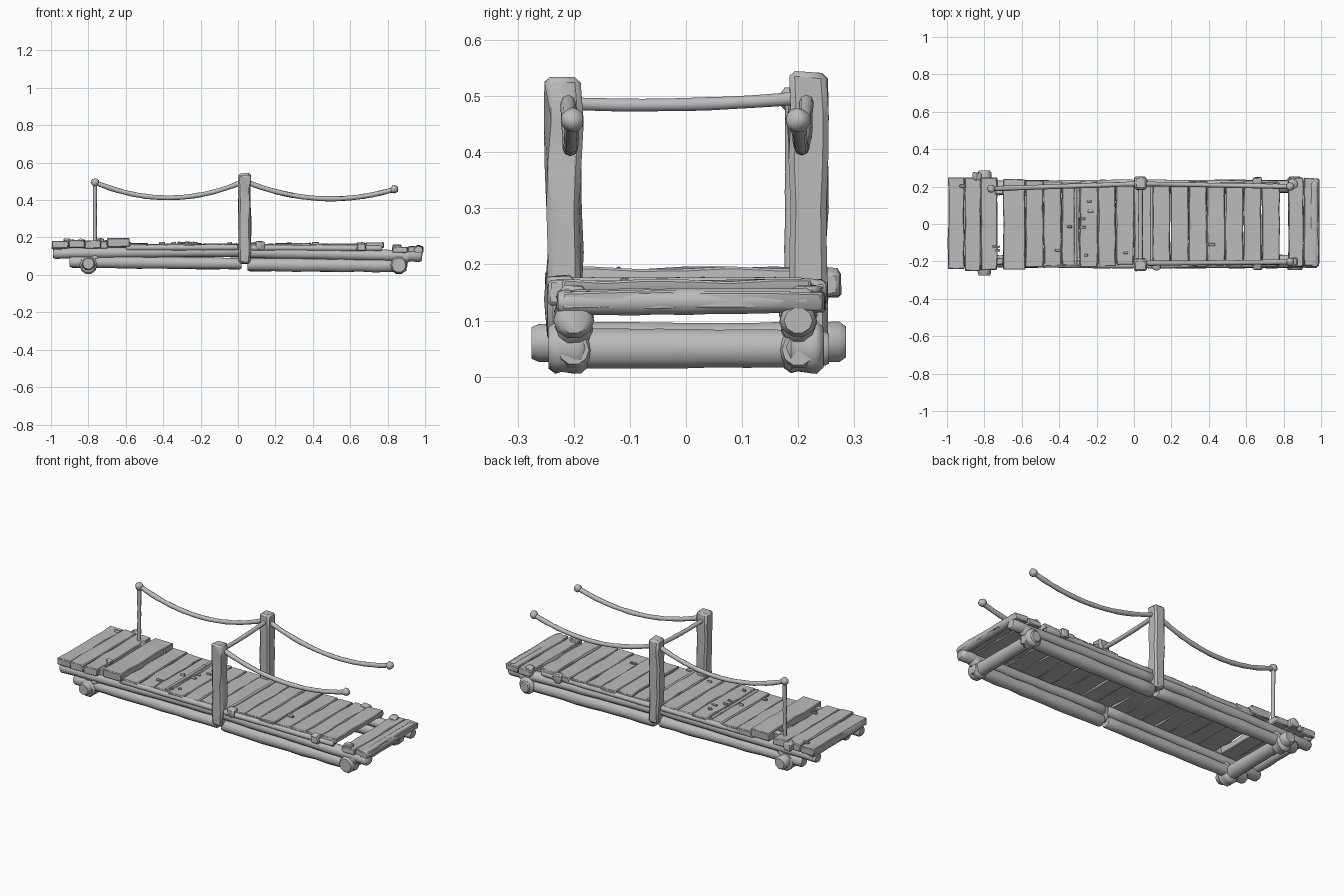
import bpy, bmesh, math, random
from mathutils import Vector

if "Cube" in bpy.data.objects:
    bpy.data.objects.remove(bpy.data.objects["Cube"])
rng = random.Random(7)

wood = bpy.data.materials.new("weathered grey wood")
wood.use_nodes = True
GREY = (0.5, 0.5, 0.5, 1)
wood.diffuse_color = GREY
wood.node_tree.nodes["Principled BSDF"].inputs["Base Color"].default_value = GREY


def finish(name, bm, angle=40):
    bmesh.ops.recalc_face_normals(bm, faces=bm.faces)
    mesh = bpy.data.meshes.new(name)
    bm.to_mesh(mesh)
    bm.free()
    mesh.materials.append(wood)
    ob = bpy.data.objects.new(name, mesh)
    bpy.context.collection.objects.link(ob)
    bpy.ops.object.select_all(action="DESELECT")
    ob.select_set(True)
    bpy.context.view_layer.objects.active = ob
    bpy.ops.object.shade_smooth_by_angle(angle=math.radians(angle))
    return ob


def tube(name, points, r, ry=None, sides=10, wobble=0.08, taper=0.8):
    """Irregular round timber or rope along points, with slightly tapered ends."""
    pts = [Vector(p) for p in points]
    ry = ry or r
    bm = bmesh.new()
    rings = []
    last = len(pts) - 1
    for i, p in enumerate(pts):
        axis = (pts[min(i + 1, last)] - pts[max(i - 1, 0)]).normalized()
        up = Vector((0, 0, 1)) if abs(axis.z) < 0.9 else Vector((0, 1, 0))
        side = axis.cross(up).normalized()
        up = side.cross(axis)
        k = (taper if i in (0, last) else 1) * (1 + rng.uniform(-wobble, wobble))
        rings.append([bm.verts.new(p + side * math.cos(t) * r * k + up * math.sin(t) * ry * k)
                      for t in (math.tau * j / sides for j in range(sides))])
    for a, b in zip(rings, rings[1:]):
        for j in range(sides):
            n = (j + 1) % sides
            bm.faces.new((a[j], a[n], b[n], b[j]))
    bm.faces.new(rings[0])
    bm.faces.new(rings[-1])
    return finish(name, bm, 50)


def log(name, a, b, r, ry=None, steps=10, **kw):
    """Straight timber; the ends get a short rounded shoulder."""
    a, b = Vector(a), Vector(b)
    e = 0.012 / (b - a).length
    ts = [0, e] + [i / steps for i in range(1, steps)] + [1 - e, 1]
    return tube(name, [a.lerp(b, t) for t in ts], r, ry, **kw)


def board(name, x, y, z, rough=0.004, bevel=0.006, cuts=3):
    """Bevelled, slightly uneven box given by its extents."""
    bm = bmesh.new()
    bmesh.ops.create_cube(bm, size=1)
    for v in bm.verts:
        v.co = Vector([lo + (c + 0.5) * (hi - lo) for c, (lo, hi) in zip(v.co, (x, y, z))])
    size = [x[1] - x[0], y[1] - y[0], z[1] - z[0]]
    long = size.index(max(size))
    edges = [e for e in bm.edges if abs((e.verts[0].co - e.verts[1].co)[long]) > size[long] / 2]
    bmesh.ops.subdivide_edges(bm, edges=edges, cuts=cuts)
    for v in bm.verts:
        v.co += Vector([rng.uniform(-rough, rough) for _ in range(3)])
    sharp = [e for e in bm.edges if e.calc_face_angle(0) > 0.8]
    bmesh.ops.bevel(bm, geom=sharp, offset=bevel, segments=1, affect="EDGES")
    return finish(name, bm)


def knot(name, loc, r):
    bm = bmesh.new()
    bmesh.ops.create_icosphere(bm, subdivisions=2, radius=r)
    for v in bm.verts:
        v.co = v.co * rng.uniform(0.9, 1.1) + Vector(loc)
    finish(name, bm, 60)


# Long side beams, lower and upper, in two lengths meeting at the posts
for s, side in ((-1, "right"), (1, "left")):
    y = 0.2 * s
    log(f"{side}_lower_beam_a", (-0.9, y, 0.07), (0.02, y, 0.06), 0.035, 0.034)
    log(f"{side}_lower_beam_b", (0.05, y, 0.055), (0.9, y, 0.048), 0.036, 0.036)
    log(f"{side}_upper_beam_a", (-0.99, y, 0.115), (0.02, y, 0.125), 0.032, 0.03)
    log(f"{side}_upper_beam_b", (0.04, y, 0.12), (0.985, y, 0.1), 0.034, 0.031)
    # Edge stringer under the plank ends
    log(f"{side}_edge_rail_a", (-0.6, 0.217 * s, 0.145), (0.0, 0.222 * s, 0.147), 0.016)
    log(f"{side}_edge_rail_b", (0.07, 0.222 * s, 0.145), (0.77, 0.215 * s, 0.142), 0.016)

# Cross logs with protruding rounded ends, and lashings around them
log("left_end_cross_log", (-0.8, -0.275, 0.06), (-0.8, 0.285, 0.062), 0.037, wobble=0.05)
log("right_end_cross_log", (0.86, -0.24, 0.05), (0.86, 0.255, 0.05), 0.034, 0.036, wobble=0.05)
for s, side in ((-1, "right"), (1, "left")):
    for x, end in ((-0.8, "back"), (0.86, "front")):
        log(f"{side}_{end}_lashing", (x, 0.175 * s, 0.052), (x, 0.245 * s, 0.052),
            0.044, 0.046, steps=3)
        log(f"{side}_{end}_brace", (x - 0.03, 0.2 * s, 0.045), (x + 0.05, 0.2 * s, 0.105),
            0.032, steps=3)
log("left_end_sill", (-0.965, -0.225, 0.145), (-0.965, 0.235, 0.145), 0.026, 0.025)
log("right_end_sill", (0.965, -0.228, 0.132), (0.965, 0.225, 0.136), 0.026, 0.024)


def deck(name, x0, x1, count, y0, y1, z0, z1):
    """Row of uneven planks laid across the beams."""
    w = (x1 - x0) / count
    for i in range(count):
        dz = rng.uniform(-0.004, 0.004)
        board(f"{name}_{i + 1}", (x0 + i * w + 0.001, x0 + (i + 1) * w - 0.001),
              (y0 + rng.uniform(-0.008, 0.008), y1 + rng.uniform(-0.008, 0.008)),
              (z0 + dz, z1 + dz), rough=0.003, bevel=0.004, cuts=5)


deck("left_end_plank", -0.995, -0.73, 3, -0.245, 0.255, 0.145, 0.185)
deck("raised_plank", -0.7, -0.58, 1, -0.235, 0.24, 0.145, 0.19)
deck("mid_plank_a", -0.58, 0.0, 6, -0.225, 0.225, 0.142, 0.168)
deck("mid_plank_b", 0.0, 0.78, 8, -0.225, 0.225, 0.14, 0.168)
deck("right_end_plank", 0.825, 0.99, 2, -0.222, 0.245, 0.118, 0.152)

# Battens over plank joints and short splinters on the deck
for i, x in enumerate((-0.312, 0.095)):
    log(f"batten_{i + 1}", (x, -0.215, 0.168), (x, 0.215, 0.168), 0.008, 0.009)
for i in range(16):
    x, y = rng.uniform(-0.95, 0.75), rng.uniform(-0.2, 0.2)
    z = 0.186 if x < -0.73 else 0.169
    board(f"splinter_{i + 1}", (x, x + rng.uniform(0.015, 0.04)), (y, y + 0.012),
          (z - 0.006, z + 0.007), rough=0.002, bevel=0.002, cuts=1)

# Small blocks pinned to the deck edges
for i, (x, y, z) in enumerate(((0.66, -0.225, 0.15), (0.66, 0.228, 0.15), (0.12, -0.222, 0.158),
                               (-0.72, 0.175, 0.165), (-0.72, -0.2, 0.16), (0.85, 0.215, 0.14),
                               (0.85, -0.2, 0.14), (-0.84, 0.255, 0.165))):
    board(f"edge_block_{i + 1}", (x - 0.024, x + 0.024), (y - 0.02, y + 0.02),
          (z - 0.022, z + 0.022), rough=0.003, cuts=1)

# Tall middle posts and the sagging rail between them
board("right_post", (0.002, 0.068), (-0.25, -0.186), (0.06, 0.533), bevel=0.01, cuts=5)
board("left_post", (0.002, 0.068), (0.185, 0.252), (0.06, 0.543), bevel=0.01, cuts=5)
tube("post_crossbar", [(0.035, -0.2 + 0.04 * i, 0.484 + 0.00025 * (i - 3) ** 2)
                       for i in range(11)], 0.012, wobble=0.06, taper=1)


def rope(name, a, b, sag):
    """Sagging rope with a knot at its far end."""
    a, b = Vector(a), Vector(b)
    pts = []
    for i in range(21):
        t = i / 20
        pts.append(a.lerp(b, t) - Vector((0, 0, 4 * sag * t * (1 - t))))
    tube(name, pts, 0.013, sides=8, wobble=0.1, taper=1)
    knot(name + "_knot", b, 0.022)


rope("right_front_rope", (0.05, -0.21, 0.495), (0.835, -0.203, 0.457), 0.068)
rope("left_front_rope", (0.05, 0.215, 0.495), (0.835, 0.2, 0.457), 0.068)
rope("left_back_rope", (0.02, 0.215, 0.495), (-0.765, 0.188, 0.495), 0.083)

# Thin pole holding the back rope
log("rope_pole", (-0.765, 0.186, 0.16), (-0.765, 0.188, 0.5), 0.011, sides=8, taper=1)
